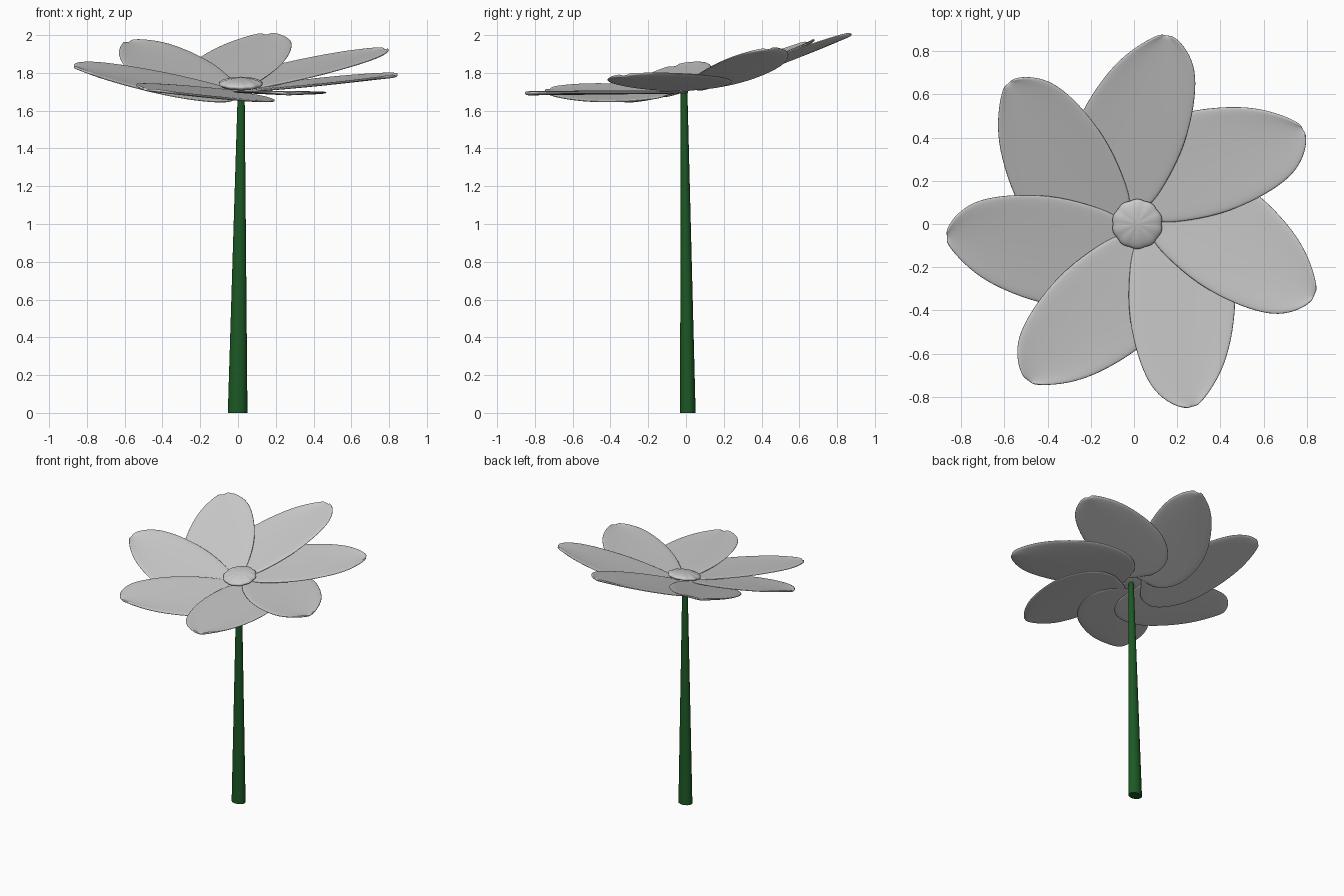
import bpy, bmesh, math
from mathutils import Vector

if "Cube" in bpy.data.objects:
    bpy.data.objects.remove(bpy.data.objects["Cube"])

CX, CY, CZ = 0.015, 0.0, 1.707     # flower head centre
TILT = 0.182                       # head leans toward the front


def tilt(x, y, z):
    return Vector((CX + x, CY + y, CZ + z + TILT * y))


def make_object(name, bm, mat=None):
    bmesh.ops.recalc_face_normals(bm, faces=bm.faces)
    mesh = bpy.data.meshes.new(name)
    bm.to_mesh(mesh)
    bm.free()
    for p in mesh.polygons:
        p.use_smooth = True
    ob = bpy.data.objects.new(name, mesh)
    bpy.context.collection.objects.link(ob)
    if mat:
        mesh.materials.append(mat)
    return ob


# petal cross rows from base to tip: (leading edge s,t), (tucked edge s,t)
ROWS = [((.06, .00), (.03, .15)), ((.10, -.05), (.06, .27)),
        ((.18, -.09), (.16, .345)), ((.36, -.152), (.32, .375)),
        ((.55, -.17), (.467, .35)), ((.70, -.158), (.643, .275)),
        ((.79, -.125), (.765, .195)), ((.862, -.06), (.855, .095)),
        ((.885, -.005), (.885, .04))]


def petal(i):
    ang = math.radians(80 - i * 360 / 7)
    c, s_ = math.cos(ang), math.sin(ang)
    bm = bmesh.new()
    n = 6
    grid = []
    for a, b in ROWS:
        row = []
        for j in range(n + 1):
            f = j / n
            s = a[0] + (b[0] - a[0]) * f
            t = a[1] + (b[1] - a[1]) * f
            # rising, twisted so the far edge tucks under its neighbour
            z = .16 * s - .06 * t + .012 * (2 * f - 1) ** 2 * s - .006
            row.append(bm.verts.new(tilt(s * c - t * s_, s * s_ + t * c, z)))
        grid.append(row)
    for r0, r1 in zip(grid, grid[1:]):
        for j in range(n):
            bm.faces.new((r0[j], r0[j + 1], r1[j + 1], r1[j]))
    ob = make_object(f"petal_{i + 1}", bm)
    sol = ob.modifiers.new("thickness", 'SOLIDIFY')
    sol.thickness = .014
    sol.offset = 0
    sub = ob.modifiers.new("smooth", 'SUBSURF')
    sub.levels = sub.render_levels = 2


for i in range(7):
    petal(i)

# puffy flower centre with shallow radial creases
bm = bmesh.new()
bmesh.ops.create_uvsphere(bm, u_segments=56, v_segments=16, radius=1)
for v in bm.verts:
    a = math.atan2(v.co.y, v.co.x)
    rad = math.hypot(v.co.x, v.co.y)
    k = 1 - .05 * rad * (1 - abs(math.sin(5 * a)))
    h = .03 * v.co.z * (1 - .12 * rad * (1 - abs(math.sin(5 * a))))
    v.co = tilt(v.co.x * .118 * k, v.co.y * .116 * k, .036 + h)
make_object("flower_centre", bm)

# tapered, slightly leaning stem
green = bpy.data.materials.new("stem_green")
green.diffuse_color = (.012, .10, .018, 1)
green.use_nodes = True
green.node_tree.nodes["Principled BSDF"].inputs["Base Color"].default_value = green.diffuse_color
bm = bmesh.new()
bmesh.ops.create_cone(bm, cap_ends=True, segments=24, radius1=1, radius2=1, depth=1)
for v in bm.verts:
    if v.co.z < 0:
        v.co = Vector((-.002 + v.co.x * .052, .01 + v.co.y * .041, 0))
    else:
        v.co = Vector((.017 + v.co.x * .018, -.011 + v.co.y * .018, 1.715))
stem = make_object("stem", bm, green)
bpy.context.view_layer.objects.active = stem
stem.select_set(True)
bpy.ops.object.shade_smooth_by_angle()
